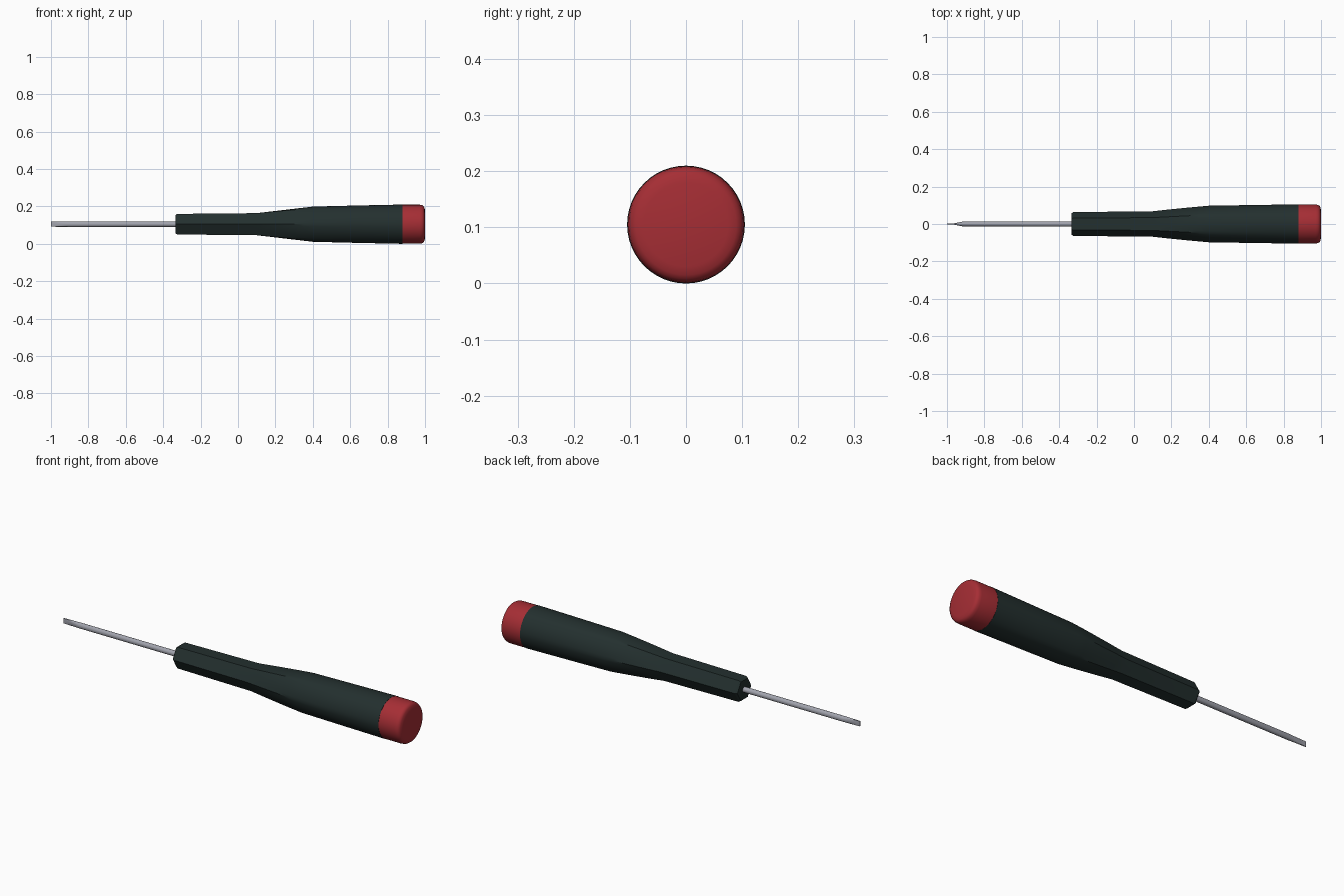
import bpy, bmesh, math

AXIS_Z = 0.105   # height of the tool's long axis
SEGMENTS = 48

if "Cube" in bpy.data.objects:
    bpy.data.objects.remove(bpy.data.objects["Cube"], do_unlink=True)


def make_material(name, color, roughness=0.5):
    mat = bpy.data.materials.new(name)
    mat.use_nodes = True
    mat.diffuse_color = (*color, 1)
    shader = mat.node_tree.nodes["Principled BSDF"]
    shader.inputs["Base Color"].default_value = (*color, 1)
    shader.inputs["Roughness"].default_value = roughness
    return mat


def hexagon(angle, apothem):
    """Polar radius of a hexagon with corners at the two sides."""
    third = math.pi / 3
    return apothem / math.cos(angle % third - third / 2)


def loft(name, sections, material):
    """Skin a closed tube along x; each section is (x, function angle -> (y, z))."""
    bm = bmesh.new()
    rings = []
    for x, outline in sections:
        ring = []
        for i in range(SEGMENTS):
            y, z = outline(2 * math.pi * i / SEGMENTS)
            ring.append(bm.verts.new((x, y, z + AXIS_Z)))
        rings.append(ring)
    for a, b in zip(rings, rings[1:]):
        for i in range(SEGMENTS):
            j = (i + 1) % SEGMENTS
            bm.faces.new((a[i], a[j], b[j], b[i]))
    bm.faces.new(rings[0])
    bm.faces.new(rings[-1])
    bmesh.ops.recalc_face_normals(bm, faces=bm.faces)
    mesh = bpy.data.meshes.new(name)
    bm.to_mesh(mesh)
    bm.free()
    mesh.materials.append(material)
    obj = bpy.data.objects.new(name, mesh)
    bpy.context.collection.objects.link(obj)
    bpy.ops.object.select_all(action="DESELECT")
    obj.select_set(True)
    bpy.context.view_layer.objects.active = obj
    bpy.ops.object.shade_smooth_by_angle(angle=math.radians(30))
    return obj


def grip(radius, roundness):
    """Outline between a hexagon (0) and a circle (1)."""
    def outline(a):
        r = radius * roundness + hexagon(a, radius) * (1 - roundness)
        return r * math.cos(a), r * math.sin(a)
    return outline


def ground(radius, half_thickness):
    """Round outline ground flat on both y sides."""
    def outline(a):
        y = radius * math.cos(a)
        return max(-half_thickness, min(half_thickness, y)), radius * math.sin(a)
    return outline


grip_dark = make_material("dark green grey grip", (0.017, 0.029, 0.028))
cap_red = make_material("red cap", (0.38, 0.027, 0.035))
steel = make_material("steel grey", (0.36, 0.37, 0.42), 0.35)

# Handle: hexagonal neck blending into a round grip
handle = [(-0.335, grip(0.049, 0)), (-0.325, grip(0.055, 0)), (0.1, grip(0.059, 0))]
steps = 6
for k in range(1, steps + 1):
    t = k / steps
    handle.append((0.1 + 0.3 * t, grip(0.059 + 0.035 * t, 0.75 * t)))
handle += [(0.64, grip(0.1, 0.9)), (0.88, grip(0.105, 1))]
loft("handle", handle, grip_dark)

# Rotating end cap with a rounded rim and slightly domed face
cap_profile = [(0.88, 0.104), (0.972, 0.104), (0.984, 0.102), (0.992, 0.097),
               (0.996, 0.09), (1.0, 0.075)]
loft("end_cap", [(x, grip(r, 1)) for x, r in cap_profile], cap_red)

# Shaft with a flat ground blade tip
shaft = [(-1.0, ground(0.0135, 0.002)), (-0.965, ground(0.0138, 0.003)),
         (-0.91, ground(0.014, 0.014)), (-0.32, ground(0.014, 0.014))]
loft("shaft", shaft, steel)
